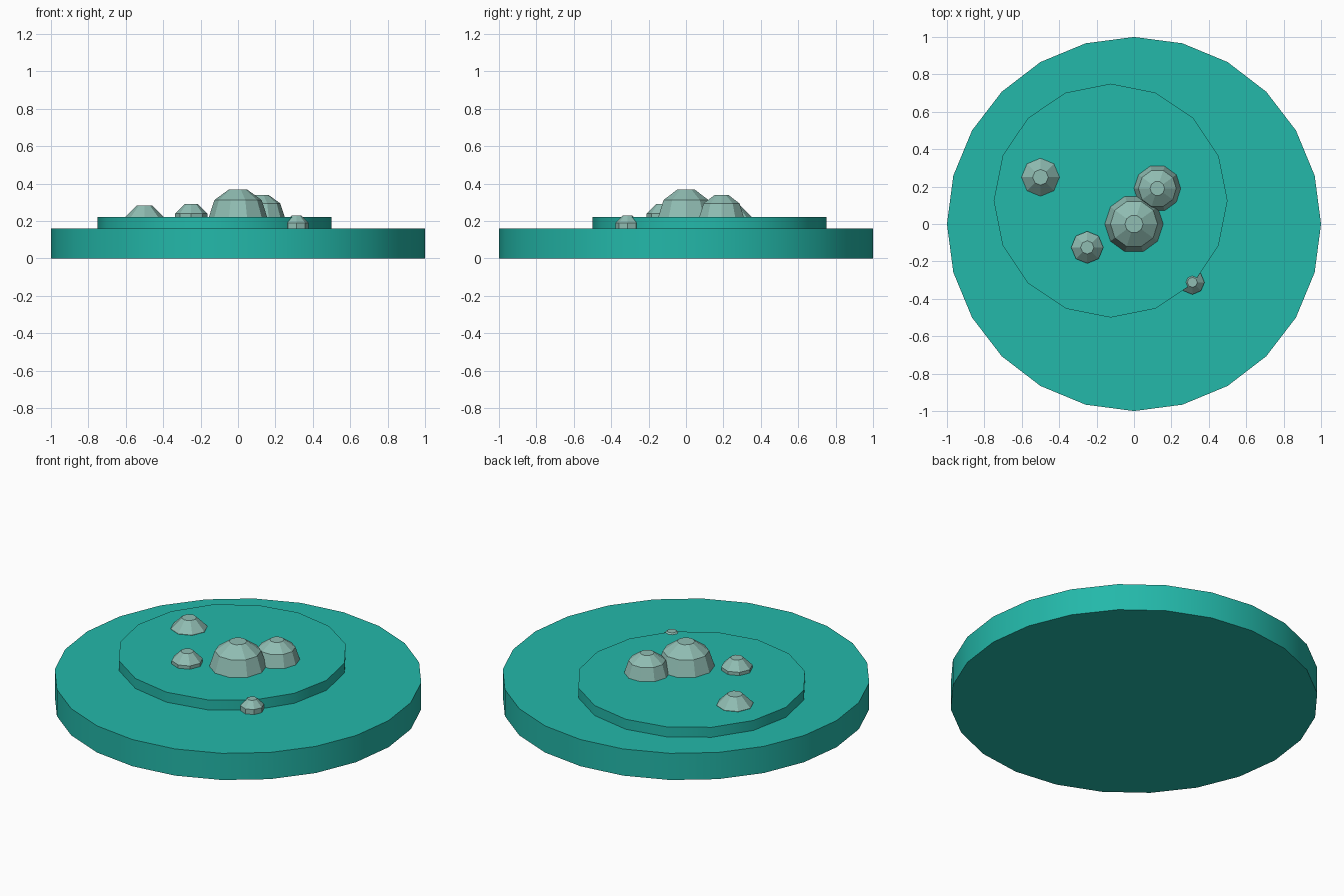
import bpy, bmesh, math

cube = bpy.data.objects.get("Cube")
if cube:
    bpy.data.objects.remove(cube, do_unlink=True)


def material(name, rgb):
    mat = bpy.data.materials.new(name)
    mat.use_nodes = True
    mat.diffuse_color = (*rgb, 1)
    mat.node_tree.nodes["Principled BSDF"].inputs["Base Color"].default_value = (*rgb, 1)
    return mat


teal = material("teal", (0.017, 0.48, 0.40))
pale = material("pale grey teal", (0.28, 0.51, 0.45))


def lathe(name, x, y, sides, profile, mat, smooth=False):
    """Stack polygon rings of (radius, z) and cap both ends."""
    bm = bmesh.new()
    rings = []
    for r, z in profile:
        rings.append([bm.verts.new((r * math.cos(math.tau * i / sides),
                                    r * math.sin(math.tau * i / sides), z))
                      for i in range(sides)])
    for low, high in zip(rings, rings[1:]):
        for i in range(sides):
            j = (i + 1) % sides
            bm.faces.new((low[i], low[j], high[j], high[i]))
    bm.faces.new(rings[0][::-1])
    bm.faces.new(rings[-1])
    mesh = bpy.data.meshes.new(name)
    bm.to_mesh(mesh)
    bm.free()
    mesh.materials.append(mat)
    obj = bpy.data.objects.new(name, mesh)
    obj.location = (x, y, 0)
    bpy.context.collection.objects.link(obj)
    if smooth:
        bpy.ops.object.select_all(action='DESELECT')
        obj.select_set(True)
        bpy.context.view_layer.objects.active = obj
        bpy.ops.object.shade_smooth_by_angle(angle=math.radians(30))
    return obj


def dome(name, x, y, sides, radius, centre_z, floor_z, angles):
    """Faceted sphere cap with rings at the given latitudes, set into the floor."""
    rings = [(radius * math.cos(math.radians(a)),
              centre_z + radius * math.sin(math.radians(a))) for a in angles]
    lathe(name, x, y, sides, [(rings[0][0], floor_z)] + rings, pale)


BASE_TOP, TIER_TOP = 0.16, 0.22

# Round base and offset raised tier
lathe("base_disc", 0, 0, 24, [(1, 0), (1, BASE_TOP)], teal, True)
lathe("raised_tier", -0.125, 0.125, 16, [(0.625, BASE_TOP - 0.01), (0.625, TIER_TOP)], teal, True)

# Ten-sided boulders in the middle
dome("large_boulder", 0, 0, 10, 0.156, TIER_TOP, TIER_TOP - 0.01, (0, 36, 72))
dome("medium_boulder", 0.125, 0.19, 10, 0.125, TIER_TOP, TIER_TOP - 0.01, (0, 36, 72))

# Eight-sided stones around them
dome("back_stone", -0.5, 0.25, 8, 0.11, 0.18, TIER_TOP - 0.01, (22.5, 67.5))
dome("front_stone", -0.25, -0.125, 8, 0.093, 0.204, TIER_TOP - 0.01, (22.5, 67.5))
dome("edge_stone", 0.312, -0.312, 8, 0.07, 0.163, BASE_TOP - 0.01, (22.5, 67.5))
